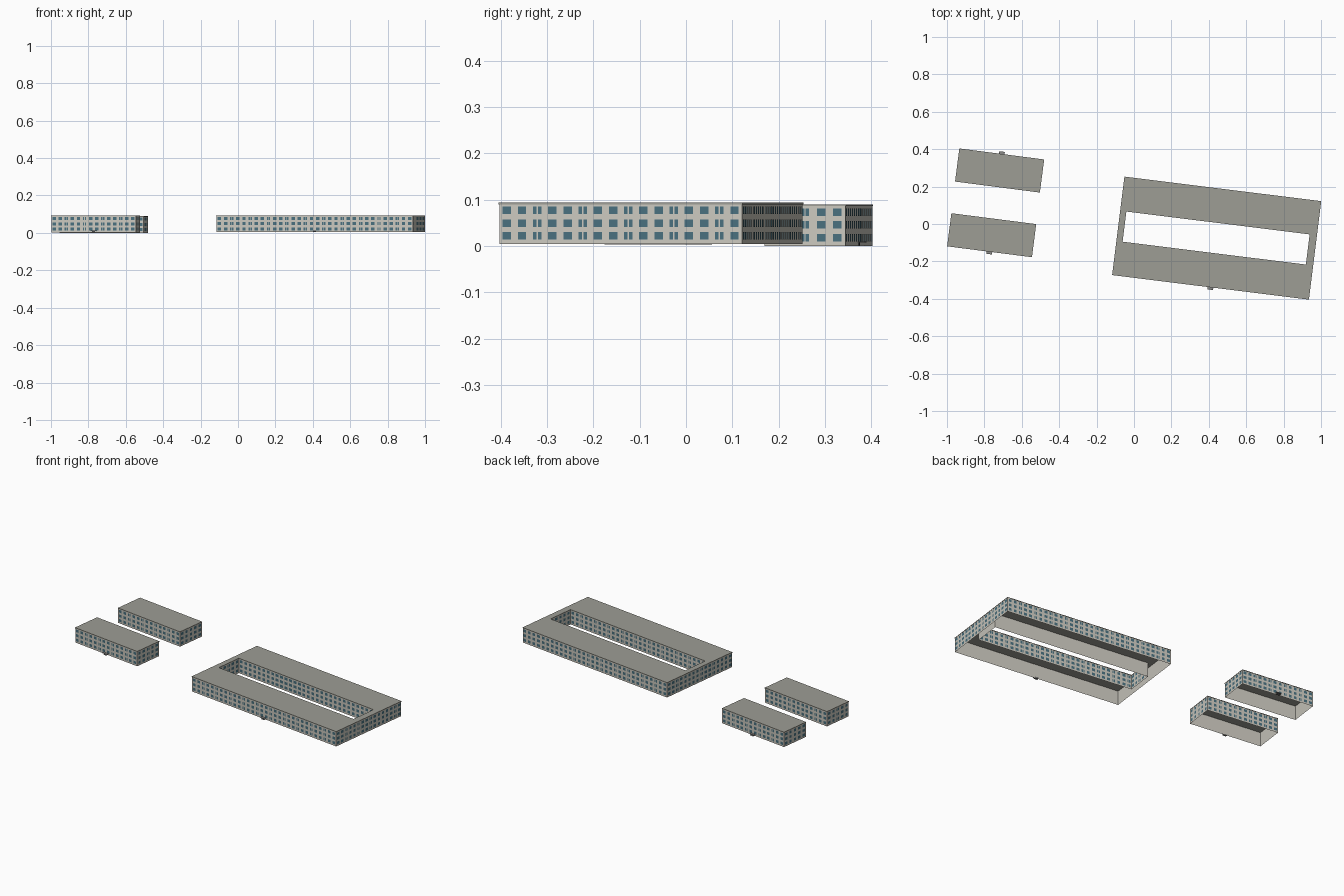
import bpy, bmesh, math
from mathutils import Vector

if "Cube" in bpy.data.objects:
    bpy.data.objects.remove(bpy.data.objects["Cube"])


def material(name, rgb):
    m = bpy.data.materials.new(name)
    m.diffuse_color = (*rgb, 1)
    m.use_nodes = True
    m.node_tree.nodes["Principled BSDF"].inputs["Base Color"].default_value = m.diffuse_color
    return m


WALL = material("pale plaster", (0.60, 0.58, 0.52))
ROOF = material("grey roof", (0.34, 0.34, 0.30))
GLASS = material("teal glass", (0.065, 0.16, 0.21))
DARK = material("dark door", (0.05, 0.055, 0.06))
STONE = material("entrance concrete", (0.25, 0.25, 0.24))

HEIGHT = 0.090
ROOF_T = 0.004
ROWS = [(0.010, 0.026), (0.0375, 0.0535), (0.065, 0.081)]
BAY = 0.0328


def finish(name, bm, mat, place):
    me = bpy.data.meshes.new(name)
    bm.to_mesh(me)
    bm.free()
    me.materials.append(mat)
    ob = bpy.data.objects.new(name, me)
    bpy.context.collection.objects.link(ob)
    ob.location = place[0]
    ob.rotation_euler.z = math.radians(place[1])
    return ob


def rect(w, d, cx=0, cy=0):
    # counter-clockwise outline
    return [Vector((cx + sx * w / 2, cy + sy * d / 2, 0))
            for sx, sy in ((-1, -1), (1, -1), (1, 1), (-1, 1))]


def quad(bm, pts):
    return bm.faces.new([bm.verts.new(p) for p in pts])


def wall_run(bm, p, q, u0, u1, z0, z1, off=0.0):
    # upright panel between distances u0 and u1 along p-q, outward on the right
    d = (q - p).normalized()
    n = Vector((d.y, -d.x, 0)) * off
    a, b = p + d * u0 + n, p + d * u1 + n
    up0, up1 = Vector((0, 0, z0)), Vector((0, 0, z1))
    quad(bm, [a + up0, b + up0, b + up1, a + up1])


def box(name, x0, x1, y0, y1, z0, z1, mat, place):
    bm = bmesh.new()
    bmesh.ops.create_cube(bm, size=1)
    for v in bm.verts:
        v.co = ((x0 + x1) / 2 + v.co.x * (x1 - x0), (y0 + y1) / 2 + v.co.y * (y1 - y0),
                (z0 + z1) / 2 + v.co.z * (z1 - z0))
    return finish(name, bm, mat, place)


def building(name, w, d, place, court=None):
    loops = [rect(w, d)]
    if court:
        loops.append(rect(*court)[::-1])
    edges = [(l[i], l[(i + 1) % 4]) for l in loops for i in range(4)]

    # open-bottomed wall shell
    bm = bmesh.new()
    for p, q in edges:
        wall_run(bm, p, q, 0, (q - p).length, 0, HEIGHT - ROOF_T)
    bmesh.ops.remove_doubles(bm, verts=bm.verts, dist=1e-5)
    finish(name + "_walls", bm, WALL, place)

    # three rows of window plates, every third bay split in two
    bm = bmesh.new()
    for p, q in edges:
        length = (q - p).length
        n = max(1, round(length / BAY))
        step = length / n
        for i in range(n):
            c = (i + 0.5) * step
            panes = [(-0.0092, -0.0015), (0.0015, 0.0092)] if i % 3 == 2 else [(-0.0092, 0.0092)]
            for z0, z1 in ROWS:
                for a, b in panes:
                    wall_run(bm, p, q, c + a, c + b, z0, z1, 0.0006)
    finish(name + "_windows", bm, GLASS, place)

    # flat roof slab, ring-shaped around a courtyard
    bm = bmesh.new()
    e = 0.0012
    z0, z1 = HEIGHT - ROOF_T, HEIGHT
    outer = rect(w + 2 * e, d + 2 * e)
    rings = [outer]
    if court:
        inner = rect(court[0] - 2 * e, court[1] - 2 * e, court[2], court[3])
        rings.append(inner[::-1])
    for l in rings:
        for i in range(4):
            p, q = l[i], l[(i + 1) % 4]
            wall_run(bm, p, q, 0, (q - p).length, z0, z1)
    for z, flip in ((z0, True), (z1, False)):
        up = Vector((0, 0, z))
        if court:
            caps = [[outer[i], outer[(i + 1) % 4], inner[(i + 1) % 4], inner[i]] for i in range(4)]
        else:
            caps = [outer]
        for c in caps:
            pts = [v + up for v in c]
            quad(bm, pts[::-1] if flip else pts)
    bmesh.ops.remove_doubles(bm, verts=bm.verts, dist=1e-5)
    finish(name + "_roof", bm, ROOF, place)

    # entrance in the middle of the long side
    y = -d / 2
    box(name + "_door", -0.008, 0.008, y - 0.0015, y, 0, 0.009, DARK, place)
    box(name + "_canopy", -0.015, 0.015, y - 0.014, y, 0.0075, 0.0095, STONE, place)
    box(name + "_step", -0.011, 0.011, y - 0.012, y, 0, 0.0015, STONE, place)


# long block around a narrow courtyard, and two small blocks
building("courtyard_block", 1.058, 0.528, ((0.442, -0.0755, 0.004), -7.1),
         (0.990, 0.165, -0.003, 0.0))
building("south_block", 0.455, 0.176, ((-0.761, -0.060, 0.003), -7.3))
building("north_block", 0.455, 0.176, ((-0.7185, 0.286, 0.0), 172.6))
